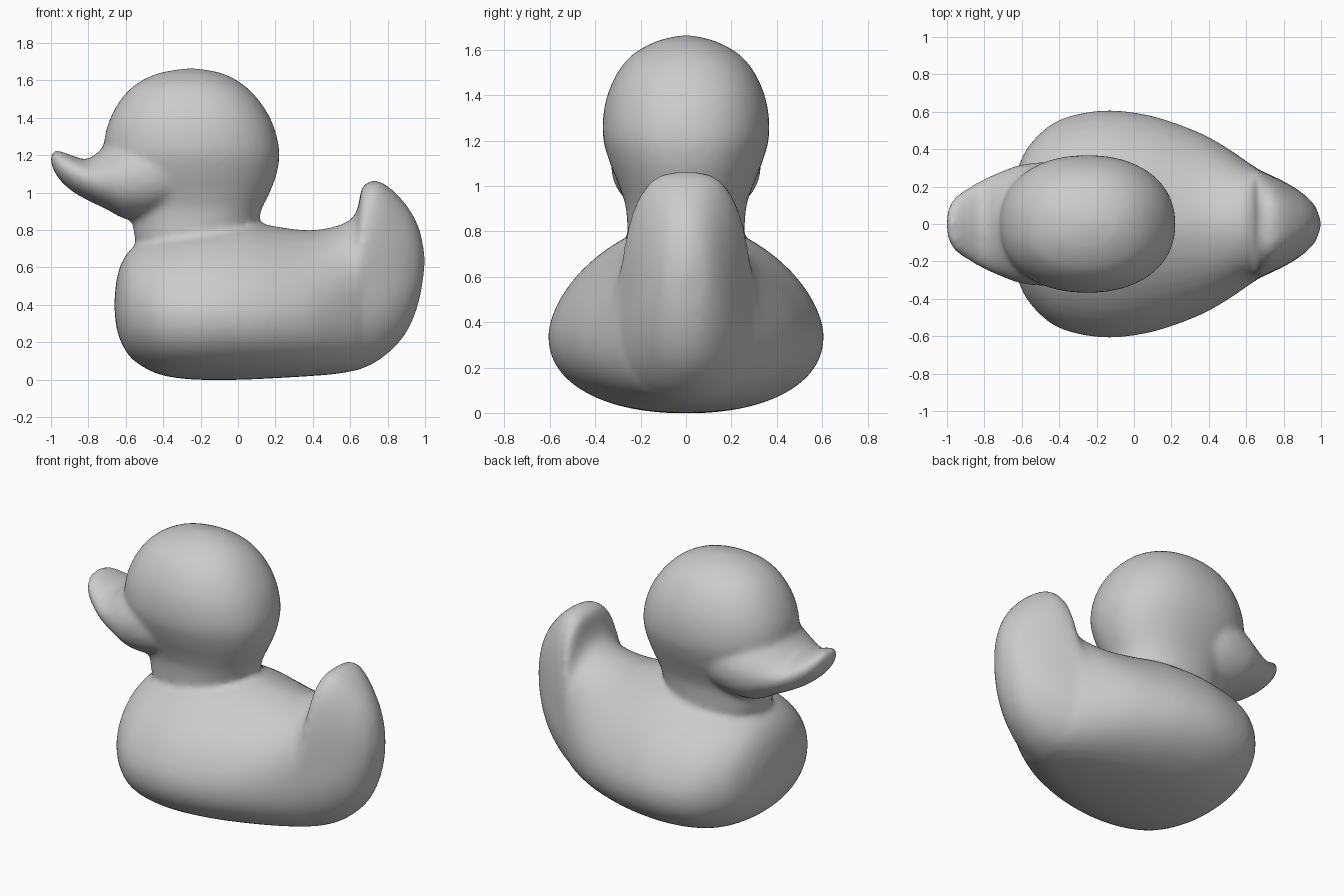
import bpy, bmesh, math

SIDES, STEPS = 48, 5


def smooth_rows(rows):
    """Catmull-Rom interpolation through the section table."""
    out = []
    for i in range(len(rows) - 1):
        p0, p1 = rows[max(i - 1, 0)], rows[i]
        p2, p3 = rows[i + 1], rows[min(i + 2, len(rows) - 1)]
        for k in range(STEPS):
            t = k / STEPS
            out.append([0.5 * (2 * b + (c - a) * t + (2 * a - 5 * b + 4 * c - d) * t * t
                               + (3 * b - a - 3 * c + d) * t ** 3)
                        for a, b, c, d in zip(p0, p1, p2, p3)])
    return out + [list(rows[-1])]


def spow(v, e):
    return math.copysign(abs(v) ** e, v)


def loft(bm, rows, vertical=False):
    """Rows: position, low, high, half width, level of widest point, roundness of upper half."""
    rings = []
    for s, lo, hi, hw, mid, n in smooth_rows(rows):
        ring = []
        for j in range(SIDES):
            a = 2 * math.pi * j / SIDES
            e = 2 / n if math.sin(a) > 0 else 2 / 2.2
            h = (hi - mid) if math.sin(a) > 0 else (mid - lo)
            y, v = max(hw, 0) * spow(math.cos(a), e), mid + h * spow(math.sin(a), e)
            ring.append(bm.verts.new((v, y, s) if vertical else (s, y, v)))
        rings.append(ring)
    for r, q in zip(rings, rings[1:]):
        for j in range(SIDES):
            k = (j + 1) % SIDES
            bm.faces.new((r[j], r[k], q[k], q[j]))
    bm.faces.new(rings[0])
    bm.faces.new(rings[-1])


bm = bmesh.new()

# Body and upturned tail, lofted from chest to tail
loft(bm, [
    (-.662, .40, .40, 0, .40, 2), (-.65, .28, .53, .17, .39, 2),
    (-.62, .19, .63, .30, .38, 2), (-.56, .105, .71, .42, .37, 1.9),
    (-.44, .035, .78, .535, .35, 1.8), (-.30, .006, .83, .588, .34, 1.7),
    (-.13, -.002, .85, .608, .34, 1.7), (.05, .001, .85, .588, .34, 1.7),
    (.20, .008, .82, .547, .34, 1.75), (.37, .018, .80, .48, .35, 1.8),
    (.50, .028, .815, .405, .36, 1.9), (.60, .043, .855, .337, .37, 2.1),
    (.64, .052, .92, .31, .39, 2.4), (.665, .06, 1.03, .292, .41, 2.8),
    (.73, .09, 1.065, .262, .44, 3), (.80, .14, 1.035, .228, .48, 2.8),
    (.87, .21, .97, .187, .53, 2.5), (.93, .31, .89, .14, .58, 2.3),
    (.975, .45, .79, .085, .62, 2), (1.003, .64, .64, 0, .64, 2)])

# Neck and head, lofted upwards
loft(bm, [
    (.62, -.50, .04, .20, -.23, 2), (.75, -.55, .08, .25, -.23, 2),
    (.85, -.565, .11, .26, -.23, 2.1), (.92, -.59, .13, .268, -.23, 2.2),
    (1.0, -.63, .17, .295, -.24, 2.2), (1.1, -.68, .207, .335, -.25, 2.2),
    (1.2, -.715, .222, .364, -.25, 2.2), (1.3, -.712, .208, .366, -.25, 2.2),
    (1.4, -.682, .172, .347, -.25, 2.2), (1.5, -.625, .107, .302, -.25, 2.2),
    (1.58, -.545, .025, .235, -.25, 2.1), (1.64, -.42, -.09, .125, -.25, 2),
    (1.668, -.25, -.25, 0, -.25, 2)], vertical=True)

# Bill, flaring back into the cheeks
loft(bm, [
    (-1.005, 1.19, 1.19, 0, 1.19, 2), (-.99, 1.13, 1.222, .09, 1.18, 2),
    (-.95, 1.065, 1.222, .15, 1.15, 2), (-.88, 1.003, 1.197, .197, 1.11, 1.9),
    (-.80, .958, 1.18, .242, 1.08, 1.8), (-.70, .91, 1.26, .285, 1.07, 1.8),
    (-.60, .86, 1.32, .318, 1.08, 1.9), (-.45, .86, 1.35, .33, 1.1, 2),
    (-.30, .92, 1.30, .30, 1.1, 2)])

bmesh.ops.remove_doubles(bm, verts=bm.verts, dist=1e-5)
bmesh.ops.recalc_face_normals(bm, faces=bm.faces)
mesh = bpy.data.meshes.new("bath_duck")
bm.to_mesh(mesh)
bm.free()
duck = bpy.data.objects.new("bath_duck", mesh)
bpy.context.collection.objects.link(duck)

# Fuse the parts into one soft moulded skin
fuse = duck.modifiers.new("fuse", 'REMESH')
fuse.mode = 'VOXEL'
fuse.voxel_size = 0.018
fuse.use_smooth_shade = True
soften = duck.modifiers.new("soften", 'SMOOTH')
soften.factor = 0.5
soften.iterations = 10
